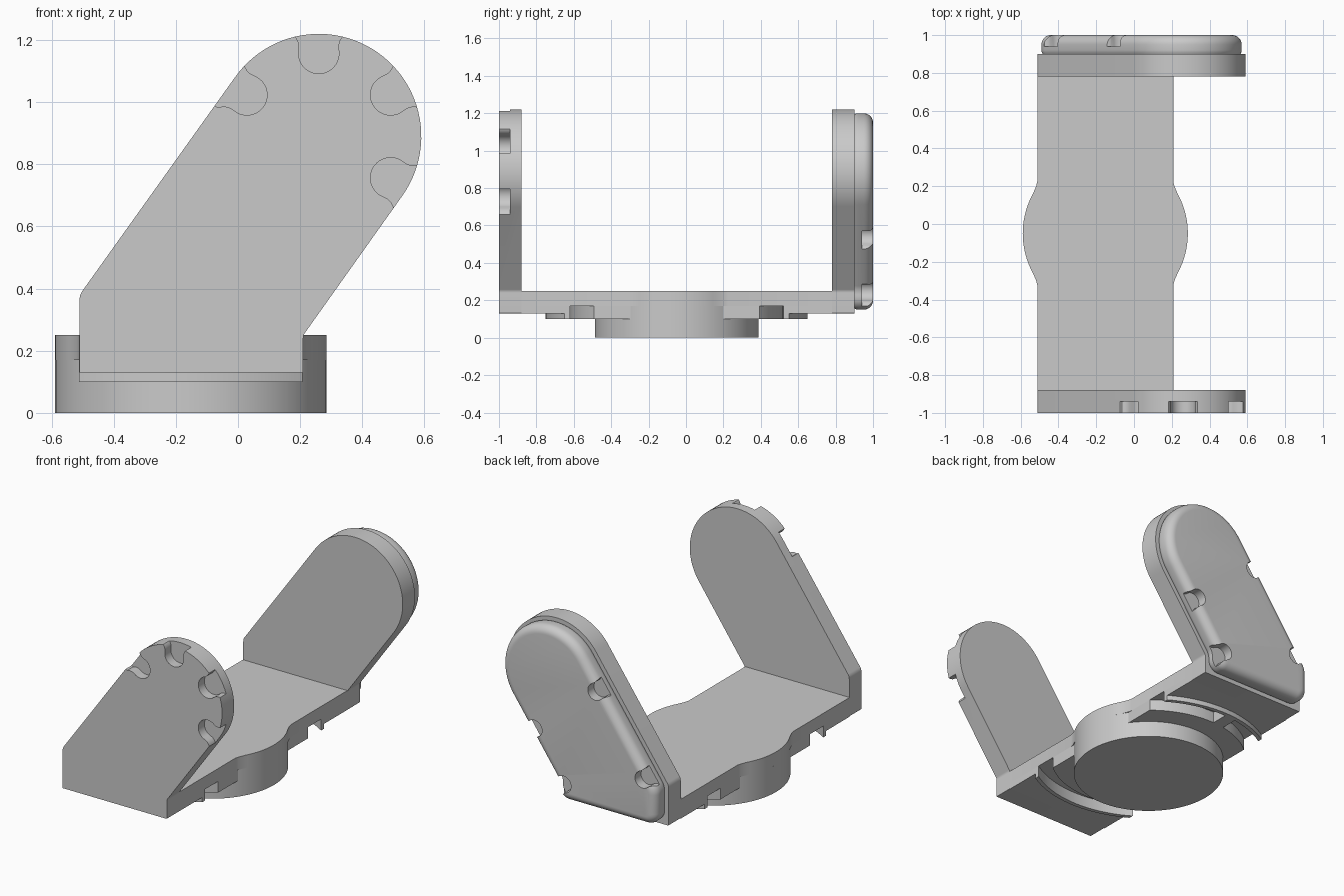
import bpy, bmesh, math
from mathutils import Vector

if "Cube" in bpy.data.objects:
    bpy.data.objects.remove(bpy.data.objects["Cube"])

grey = bpy.data.materials.new("mid_grey")
grey.diffuse_color = (0.59, 0.59, 0.59, 1)
grey.use_nodes = True
grey.node_tree.nodes["Principled BSDF"].inputs["Base Color"].default_value = grey.diffuse_color
CX, CY, HW = -0.152, -0.05, 0.36       # turntable centre, half width of the deck


def loft(name, loops):
    """Solid skinned through equal-length loops, capped at both ends."""
    bm = bmesh.new()
    rings = [[bm.verts.new(p) for p in loop] for loop in loops]
    n = len(rings[0])
    for a, b in zip(rings, rings[1:]):
        for i in range(n):
            j = (i + 1) % n
            bm.faces.new((a[i], a[j], b[j], b[i]))
    bm.faces.new(rings[0])
    bm.faces.new(rings[-1])
    bmesh.ops.recalc_face_normals(bm, faces=bm.faces)
    me = bpy.data.meshes.new(name)
    bm.to_mesh(me)
    bm.free()
    me.materials.append(grey)
    ob = bpy.data.objects.new(name, me)
    bpy.context.collection.objects.link(ob)
    return ob


def slab(name, pts, z0, z1):
    return loft(name, [[(x, y, z) for x, y in pts] for z in (z0, z1)])


def plate(name, pts, y0, y1):
    return loft(name, [[(x, y, z) for x, z in pts] for y in (y0, y1)])


def select(ob):
    bpy.ops.object.select_all(action='DESELECT')
    ob.select_set(True)
    bpy.context.view_layer.objects.active = ob


def cut(ob, cutters):
    for c in cutters:
        c.hide_render = True
        m = ob.modifiers.new("cut", 'BOOLEAN')
        m.operation, m.solver, m.object = 'DIFFERENCE', 'EXACT', c
        select(ob)
        bpy.ops.object.modifier_apply(modifier=m.name)
        bpy.data.objects.remove(c)


def arm_outline(r_bottom, r_side, r_inner):
    """Slanted arm outline in x/z with a round head and filleted corners."""
    head = [(0.26 + 0.33 * math.cos(a), 0.89 + 0.33 * math.sin(a), 0)
            for a in (math.radians(-35.3 + 180 * i / 48) for i in range(49))]
    raw = [(-0.51, 0.13, r_bottom), (0.21, 0.13, r_bottom), (0.21, 0.25, r_inner)]
    raw += head + [(-0.51, 0.38, r_side)]
    out = []
    for i, (x, z, r) in enumerate(raw):
        p = Vector((x, z))
        if r == 0:
            out.append(p)
            continue
        a = (Vector(raw[i - 1][:2]) - p).normalized()
        b = (Vector(raw[(i + 1) % len(raw)][:2]) - p).normalized()
        half = a.angle(b) / 2
        c = p + (a + b).normalized() * r / math.sin(half)
        start = p + a * r / math.tan(half) - c
        turn = (math.pi - 2 * half) * (1 if a.x * b.y - a.y * b.x < 0 else -1)
        for k in range(9):
            t = turn * k / 8
            out.append(c + Vector((start.x * math.cos(t) - start.y * math.sin(t),
                                   start.x * math.sin(t) + start.y * math.cos(t))))
    return out


def inset(pts, d):
    out = []
    for i, p in enumerate(pts):
        a = (p - pts[i - 1]).normalized()
        b = (pts[(i + 1) % len(pts)] - p).normalized()
        na, nb = Vector((-a.y, a.x)), Vector((-b.y, b.x))
        out.append(p + (na + nb) * d / (1 + na.dot(nb)))
    return out


def notch(x, z, angle, size, y0, y1):
    """Keyhole cutter with a flared mouth pointing along angle."""
    prof = [(0.065 * math.cos(a), 0.065 * math.sin(a))
            for a in (math.radians(90 + 180 * i / 20) for i in range(21))]
    side = [(0.025, 0.063), (0.04, 0.067), (0.052, 0.074), (0.06, 0.082), (0.2, 0.085)]
    prof += [(u, -v) for u, v in side] + side[::-1]
    c, s = math.cos(math.radians(angle)), math.sin(math.radians(angle))
    return plate("notch_cutter", [(x + size * (u * c - v * s), z + size * (u * s + v * c))
                                  for u, v in prof], y0, y1)


def arc(r, sign, x0=-HW, x1=HW):
    """Arc around the turntable centre, by default spanning the deck width."""
    return [(CX + x, CY + sign * math.sqrt(r * r - x * x))
            for x in (x0 + (x1 - x0) * i / 32 for i in range(33))]


parts = []

# deck with round bulges on both sides
bulge = math.asin(0.21 / 0.437)
side = [(0.36, -0.275), (0.366, -0.25)]
side += [(0.437 * math.cos(a), 0.437 * math.sin(a))
         for a in (bulge * (i / 12 - 1) for i in range(25))]
side += [(0.366, 0.25), (0.36, 0.275)]
deck = [(CX + HW, -0.88)] + [(CX + x, CY + y) for x, y in side] + [(CX + HW, 0.78)]
deck += [(CX - HW, 0.78)] + [(CX - x, CY - y) for x, y in side] + [(CX - HW, -0.88)]
parts.append(slab("deck", deck, 0.17, 0.25))

# turntable disc and collar under the deck
parts.append(slab("turntable", [(CX + 0.437 * math.cos(math.tau * i / 96),
                                 CY + 0.437 * math.sin(math.tau * i / 96))
                                for i in range(96)], 0, 0.17))
parts.append(slab("collar", arc(0.57, -1) + arc(0.57, 1)[::-1], 0.10, 0.17))

# curved ribs and outer deck blocks, leaving an arc groove beside the collar
for label, sign, y_arm in (("front", -1, -0.88), ("back", 1, 0.78)):
    parts.append(slab(label + "_rib", arc(0.675, sign) + arc(0.70, sign)[::-1], 0.10, 0.17))
    parts.append(slab(label + "_deck_end", arc(0.69, sign)
                      + [(CX + HW, y_arm), (CX - HW, y_arm)], 0.13, 0.17))

# stop block bridging the back groove
parts.append(slab("groove_stop", arc(0.56, 1, -0.10, -0.02)
                  + arc(0.685, 1, -0.10, -0.02)[::-1], 0.10, 0.17))

# arms
arm = arm_outline(0.004, 0.05, 0.03)
front_arm = plate("front_arm", arm, -1.0, -0.88)
cut(front_arm, [notch(0.26 + 0.267 * math.cos(math.radians(a)),
                      0.89 + 0.267 * math.sin(math.radians(a)), a, 1, -1.05, -0.94)
                for a in (-30, 30, 90, 150)])
parts += [front_arm, plate("back_arm", arm, 0.78, 0.90)]

# rounded pad on the back arm
base = arm_outline(0.09, 0.12, 0.06)
steps = [(0.895, 0.03), (0.908, 0.022), (0.92, 0.02)]
steps += [(0.95 + 0.05 * math.sin(a), 0.07 - 0.05 * math.cos(a))
          for a in (math.pi / 2 * i / 8 for i in range(9))]
pad = loft("back_pad", [[(p.x, y, p.y) for p in inset(base, d)] for y, d in steps])
cut(pad, [notch(x, z, a, 0.8, 0.94, 1.05) for x, z, a in
          ((-0.075, 0.885, 145), (-0.40, 0.425, 150), (0.345, 0.545, -35), (0.145, 0.25, -25))])
parts.append(pad)

for ob in parts:
    select(ob)
    bpy.ops.object.shade_smooth_by_angle(angle=math.radians(30))
